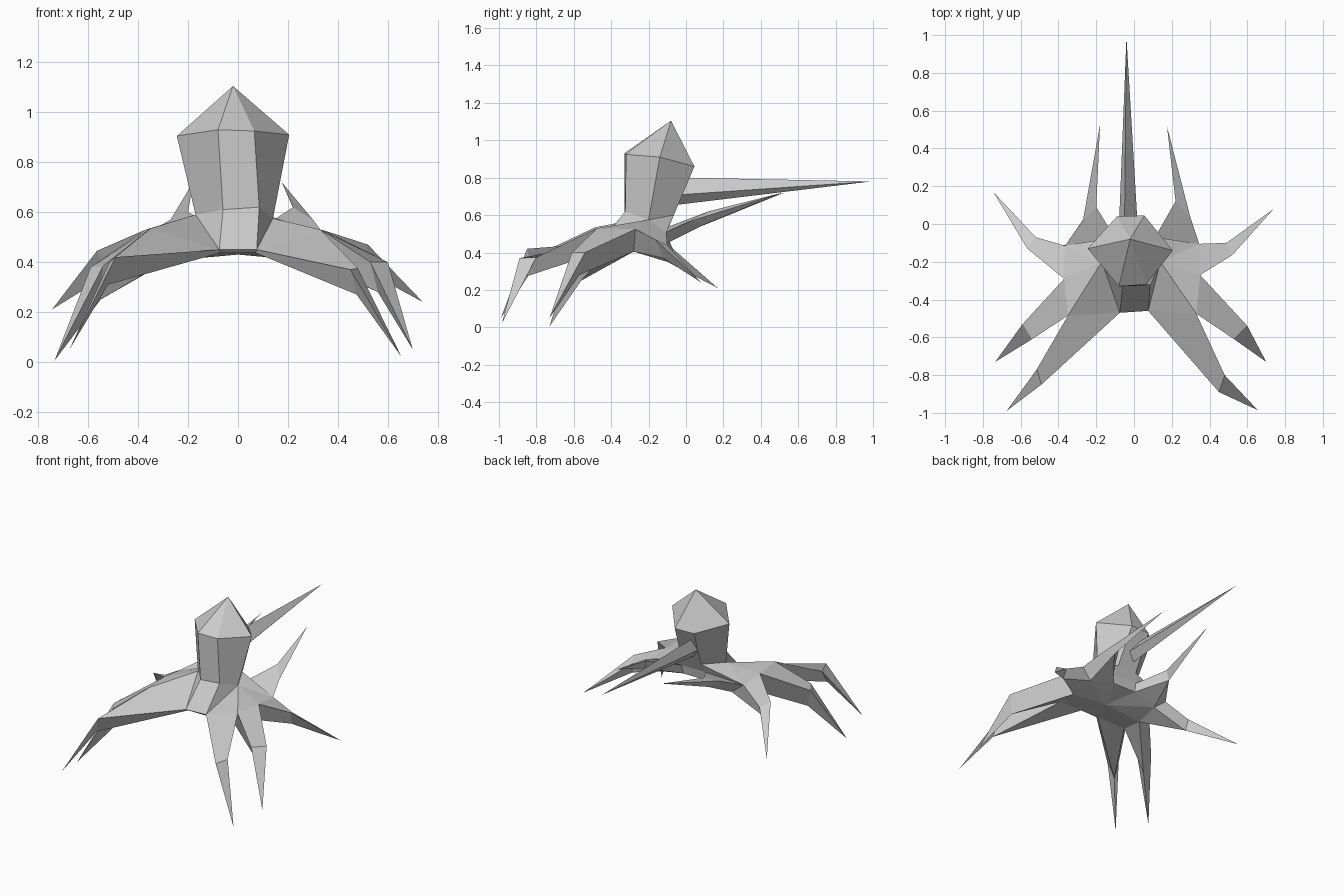
import bpy, bmesh
from mathutils import Vector as V

if "Cube" in bpy.data.objects:
    bpy.data.objects.remove(bpy.data.objects["Cube"])


def mean(pts):
    return sum((V(p) for p in pts), V()) / len(pts)


def build(name, faces, centre):
    """Flat-faced object from corner-point faces, normals pointing away from centre."""
    bm = bmesh.new()
    verts = {}
    for f in faces:
        keys = [tuple(p) for p in f]
        for k in keys:
            if k not in verts:
                verts[k] = bm.verts.new(k)
        face = bm.faces.new([verts[k] for k in keys])
        face.normal_update()
        if face.normal.dot(face.calc_center_median() - V(centre)) < 0:
            face.normal_flip()
    me = bpy.data.meshes.new(name)
    bm.to_mesh(me)
    bm.free()
    ob = bpy.data.objects.new(name, me)
    bpy.context.collection.objects.link(ob)
    return ob


def band(a, b):
    n = len(a)
    return [(a[i], a[(i + 1) % n], b[(i + 1) % n], b[i]) for i in range(n)]


def cone(ring, tip):
    n = len(ring)
    return [(ring[i], ring[(i + 1) % n], tip) for i in range(n)]


# Head: six-sided bulb, order front-left, front-right, right, back-right, back-left, left
crown = [(-.08, -.33, .93), (.065, -.32, .925), (.205, -.14, .91),
         (.055, .045, .86), (-.09, .04, .86), (-.245, -.13, .905)]
neck = [(-.06, -.33, .61), (.085, -.325, .62), (.14, -.2, .575),
        (.08, -.065, .6), (-.07, -.065, .6), (-.17, -.2, .59)]
build("head", band(crown, neck) + cone(crown, (-.02, -.08, 1.105)), (0, -.18, .8))

# Skirt rim per side, front to back: upper corners and lower corners between legs
top = {-1: [(-.075, -.47, .45), (-.35, -.485, .535), (-.37, -.29, .53),
            (-.365, -.115, .515), (-.09, -.09, .54)],
       1: [(.075, -.46, .45), (.33, -.475, .53), (.35, -.27, .525),
           (.345, -.105, .51), (.1, -.09, .54)]}
low = {s: [(s * x, y, z) for x, y, z in
           [(.07, -.45, .437), (.27, -.42, .415), (.28, -.28, .405),
            (.27, -.12, .44), (.09, -.1, .48)]] for s in (-1, 1)}

# Skirt: sloped top fan, flat underside and the short front and back walls
nl = {-1: (neck[0], neck[5], neck[4]), 1: (neck[1], neck[2], neck[3])}
skirt = [(neck[0], neck[1], top[1][0], top[-1][0]),
         (neck[3], neck[4], top[-1][4], top[1][4])]
skirt += [(top[-1][i], top[1][i], low[1][i], low[-1][i]) for i in (0, 4)]
for s in (-1, 1):
    front, side, back = nl[s]
    t = top[s]
    skirt += [(front, side, t[0]), (side, back, t[3]), (back, t[4], t[3])]
    skirt += [(side, t[i], t[i + 1]) for i in range(3)]
skirt += cone(low[-1] + low[1][::-1], (0, -.28, .43))
build("skirt", skirt, (0, -.27, .47))

# Legs: front to back on each side, knee triangle (front, rear, under) then tip
legs = {-1: [[(-.49, -.85, .42), (-.515, -.77, .4), (-.52, -.82, .31), (-.675, -.99, .05)],
             [(-.54, -.61, .385), (-.59, -.53, .38), (-.55, -.56, .25), (-.735, -.73, .005)],
             [(-.565, -.13, .445), (-.52, -.07, .42), (-.52, -.1, .35), (-.745, .17, .21)],
             [(-.27, .02, .57), (-.2, .09, .6), (-.23, .08, .54), (-.18, .525, .72)]],
        1: [[(.45, -.89, .37), (.48, -.8, .375), (.475, -.86, .27), (.655, -.985, .02)],
            [(.53, -.61, .4), (.6, -.54, .4), (.56, -.57, .28), (.7, -.73, .05)],
            [(.52, -.165, .47), (.49, -.1, .44), (.5, -.12, .37), (.74, .08, .24)],
            [(.3, .03, .57), (.22, .12, .62), (.25, .1, .55), (.175, .515, .72)]]}
for s, side in (-1, "left"), (1, "right"):
    for i, (a, b, u, tip) in enumerate(legs[s]):
        ta, tb, la, lb = top[s][i], top[s][i + 1], low[s][i], low[s][i + 1]
        thigh = [(ta, tb, b, a), (ta, la, u, a), (tb, lb, u, b), (la, lb, u)]
        build(f"leg_{side}_{i + 1}", thigh + cone((a, b, u), tip), mean((a, b, u)))

# Long spike behind the head
base = [(-.05, .01, .8), (.02, -.02, .71), (-.03, -.05, .655), (-.08, -.02, .72)]
build("back_spike", cone(base, (-.04, .99, .78)), mean(base))
